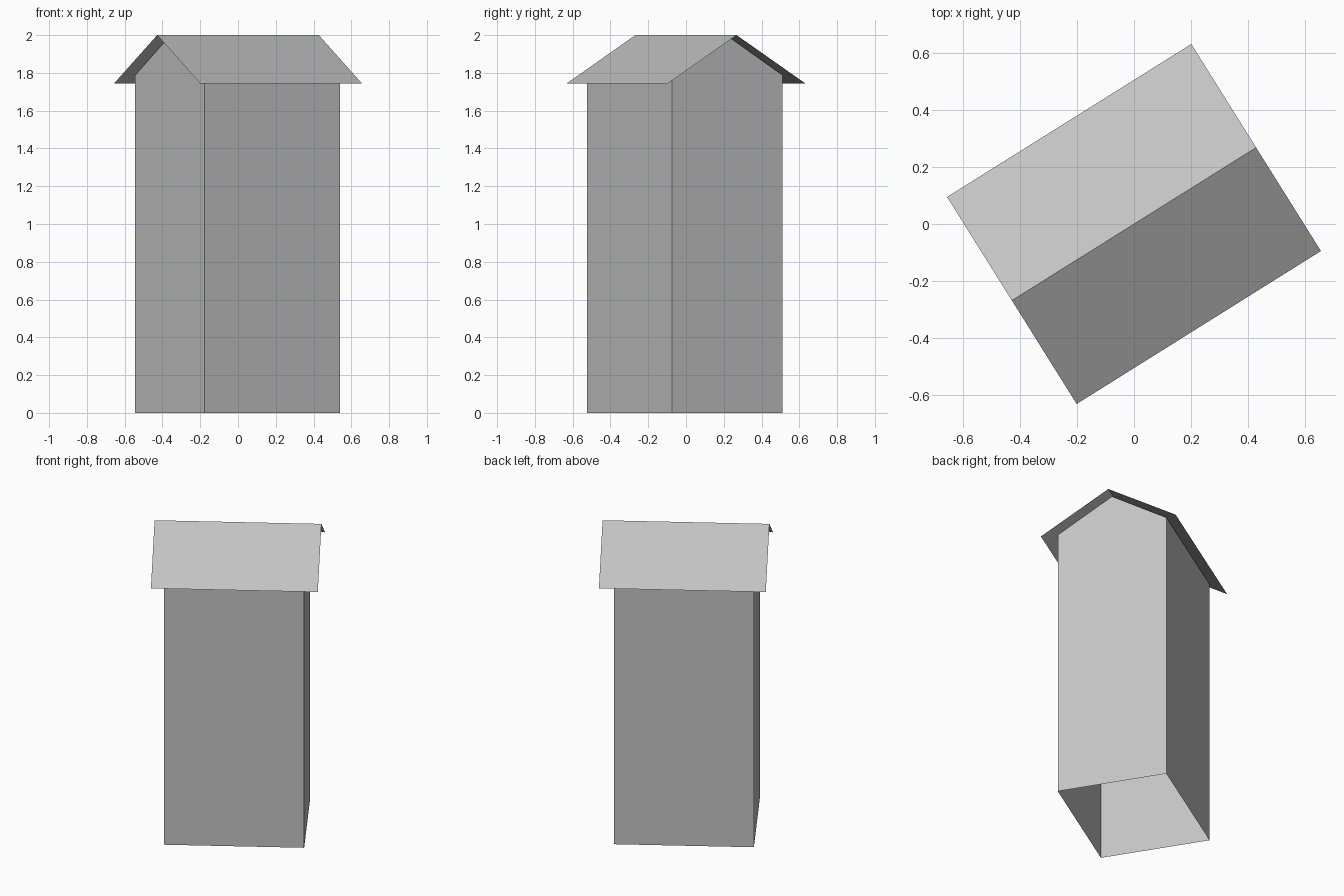
import bpy
import bmesh
import math
from mathutils import Matrix

cube = bpy.data.objects.get("Cube")
if cube:
    bpy.data.objects.remove(cube, do_unlink=True)

# One flat grey for the whole building
grey = bpy.data.materials.new("light grey")
grey.use_nodes = True
colour = (0.55, 0.55, 0.55, 1.0)
grey.diffuse_color = colour
grey.node_tree.nodes["Principled BSDF"].inputs["Base Color"].default_value = colour

# The building stands turned on its plot
TURN = Matrix.Rotation(math.radians(32.05), 4, "Z")


def extrude_profile(name, profile, half_length, closed=False, capped=False, shift=(0, 0)):
    """Sweep a (y, z) profile along the ridge direction as thin sheets."""
    bm = bmesh.new()
    ends = [[bm.verts.new((x + shift[0], y + shift[1], z)) for y, z in profile]
            for x in (-half_length, half_length)]
    count = len(profile)
    for i in range(count if closed else count - 1):
        j = (i + 1) % count
        bm.faces.new((ends[0][i], ends[0][j], ends[1][j], ends[1][i]))
    if capped:
        bm.faces.new(ends[0][::-1])
        bm.faces.new(ends[1])
    bm.transform(TURN)
    mesh = bpy.data.meshes.new(name)
    bm.to_mesh(mesh)
    bm.free()
    mesh.materials.append(grey)
    obj = bpy.data.objects.new(name, mesh)
    bpy.context.collection.objects.link(obj)
    return obj


# Gabled walls, open underneath and beneath the roof
wall_profile = [(0.345, 0), (0.345, 1.788), (0, 1.996), (-0.345, 1.788), (-0.345, 0)]
walls = extrude_profile("walls", wall_profile, 0.4235, capped=True, shift=(-0.005, -0.004))
bm = bmesh.new()
bm.from_mesh(walls.data)
slopes = [f for f in bm.faces if f.normal.z ** 2 > 0.1]
bmesh.ops.delete(bm, geom=slopes, context="FACES_ONLY")
bmesh.ops.recalc_face_normals(bm, faces=bm.faces)
bm.to_mesh(walls.data)
bm.free()

# Thin pitched roof overhanging on all sides
roof = extrude_profile("roof", [(0.428, 1.745), (0, 2.0), (-0.428, 1.745)], 0.505)
bm = bmesh.new()
bm.from_mesh(roof.data)
bm.normal_update()
bmesh.ops.reverse_faces(bm, faces=[f for f in bm.faces if f.normal.z < 0])
bm.to_mesh(roof.data)
bm.free()
